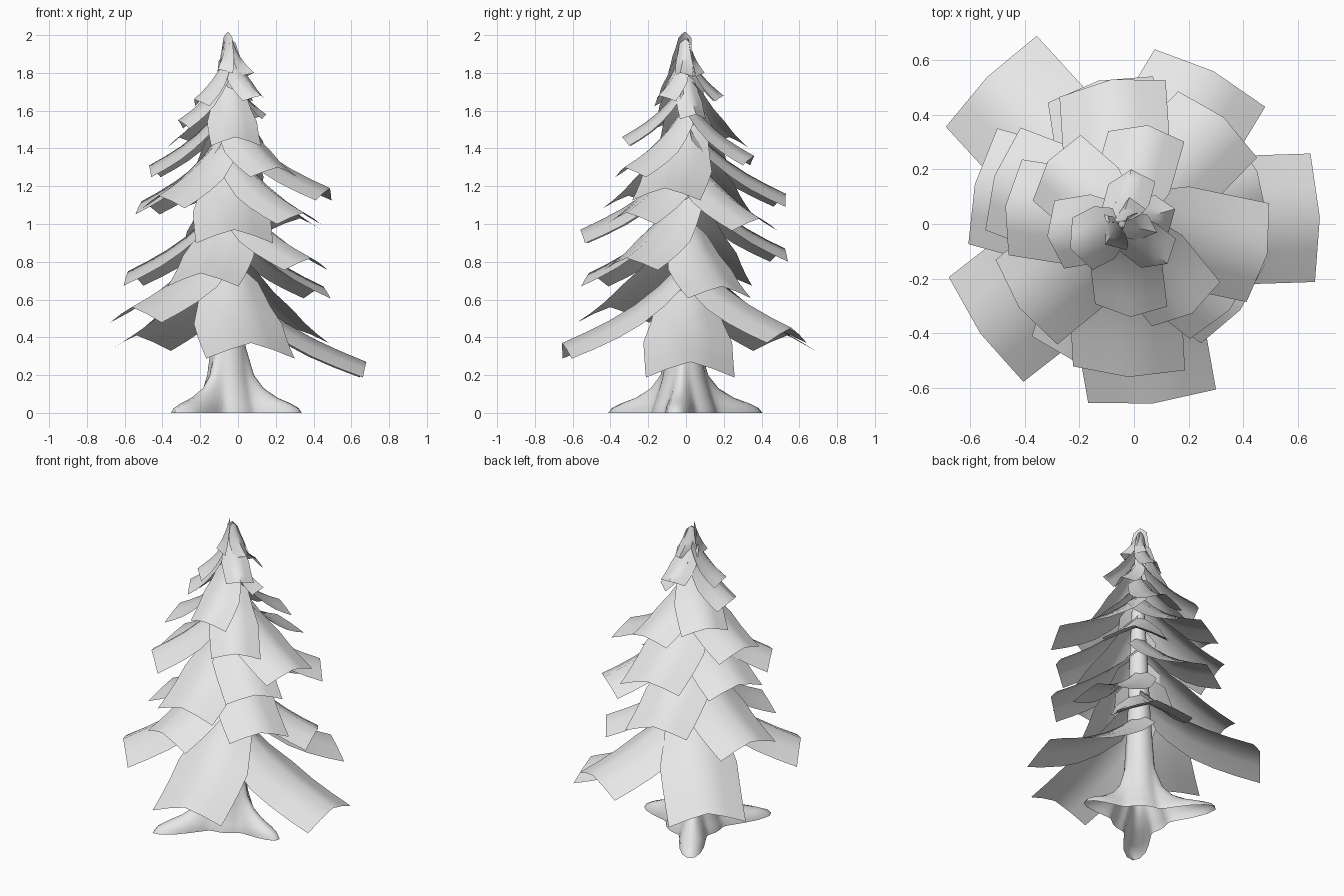
import bpy, bmesh, math
from mathutils import Vector

cube = bpy.data.objects.get("Cube")
if cube:
    bpy.data.objects.remove(cube, do_unlink=True)

grey = bpy.data.materials.new("light_grey")
grey.use_nodes = True
colour = (0.8, 0.8, 0.8, 1)
grey.diffuse_color = colour
grey.node_tree.nodes["Principled BSDF"].inputs["Base Color"].default_value = colour


def grid_object(name, rows, closed=False):
    """Skin rows of points into one smooth sheet or open tube."""
    bm = bmesh.new()
    verts = [[bm.verts.new(p) for p in row] for row in rows]
    for low, high in zip(verts, verts[1:]):
        count = len(low)
        for i in range(count if closed else count - 1):
            j = (i + 1) % count
            bm.faces.new((low[i], low[j], high[j], high[i]))
    mesh = bpy.data.meshes.new(name)
    bm.to_mesh(mesh)
    bm.free()
    obj = bpy.data.objects.new(name, mesh)
    bpy.context.collection.objects.link(obj)
    mesh.materials.append(grey)
    bpy.ops.object.select_all(action="DESELECT")
    obj.select_set(True)
    bpy.context.view_layer.objects.active = obj
    bpy.ops.object.shade_smooth_by_angle(angle=math.radians(60))


def branch(index, degrees, reach, tip_z):
    """Drooping sheet folded along its middle, with a pointed outer edge."""
    a = math.radians(degrees)
    out = Vector((math.cos(a), math.sin(a), 0))
    side = Vector((-out.y, out.x, 0))
    base = Vector((-0.045, 0, 0)) + out * 0.01
    tip = out * reach
    half = min(0.33 * reach + 0.02, 0.235)
    rise = 0.14 + 0.45 * reach
    rows = []
    for step in range(6):
        t = step / 5
        height = tip_z + rise * (0.65 * (1 - t) + 0.35 * (1 - t) ** 3)
        width = half * (0.65 + 0.35 * min(1, t / 0.4))
        sag = half * (0.5 - 0.15 * t)
        row = []
        for s in (1, 0.5, 0, -0.5, -1):
            p = base.lerp(tip, t) + side * s * width
            p -= out * abs(s) * (0.06 - 0.05 * reach) * t
            p.z = height - sag * abs(s) ** 1.2
            row.append(p)
        rows.append(row)
    grid_object(f"branch_{index}", rows)


# Branches from the bottom up: direction, reach, tip height
branches = [
    (2, .68, .27), (-84, .66, .37), (135, .76, .41), (62.5, .63, .45),
    (215.5, .69, .56), (23, .49, .67), (249, .55, .74), (166, .6, .75),
    (-39, .5, .82), (104, .54, .87), (268, .56, .97), (50, .51, 1.03),
    (-42, .47, 1.06), (161, .54, 1.12), (216, .52, 1.15), (99, .535, 1.16),
    (-13, .5, 1.19), (172, .475, 1.31), (82, .365, 1.36), (-57, .39, 1.3),
    (268, .34, 1.46), (144, .39, 1.46), (188, .32, 1.55), (20, .16, 1.58),
    (201, .25, 1.66), (93, .2, 1.68), (-50, .19, 1.68),
    (215, .13, 1.82), (100, .1, 1.8), (-20, .09, 1.8),
]
for number, spec in enumerate(branches, 1):
    branch(number, *spec)

# Trunk: tapered column whose foot spreads into three pointed roots
CENTRE = Vector((-.055, -.01))
roots = [Vector(tip) - CENTRE for tip in ((.34, -.06), (-.34, -.41), (-.31, .4))]
SIDES = 72
# height, column radius, share of the root length reached
profile = [(0, .17, 1), (.025, .165, .93), (.05, .155, .75), (.08, .145, .48),
           (.13, .13, .23), (.2, .11, .1), (.35, .092, 0), (.7, .07, 0),
           (1.2, .05, 0), (1.7, .025, 0), (1.95, .006, 0)]
trunk = []
for z, radius, spread in profile:
    ring = []
    for i in range(SIDES):
        a = math.tau * i / SIDES
        way = Vector((math.cos(a), math.sin(a)))
        r = radius
        for root in roots:
            lobe = max(0, way.dot(root.normalized())) ** 26
            r += (root.length - radius) * lobe * spread
        p = CENTRE + way * r
        ring.append((p.x + .01 * z, p.y, z))
    trunk.append(ring)
grid_object("trunk_and_roots", trunk, closed=True)
